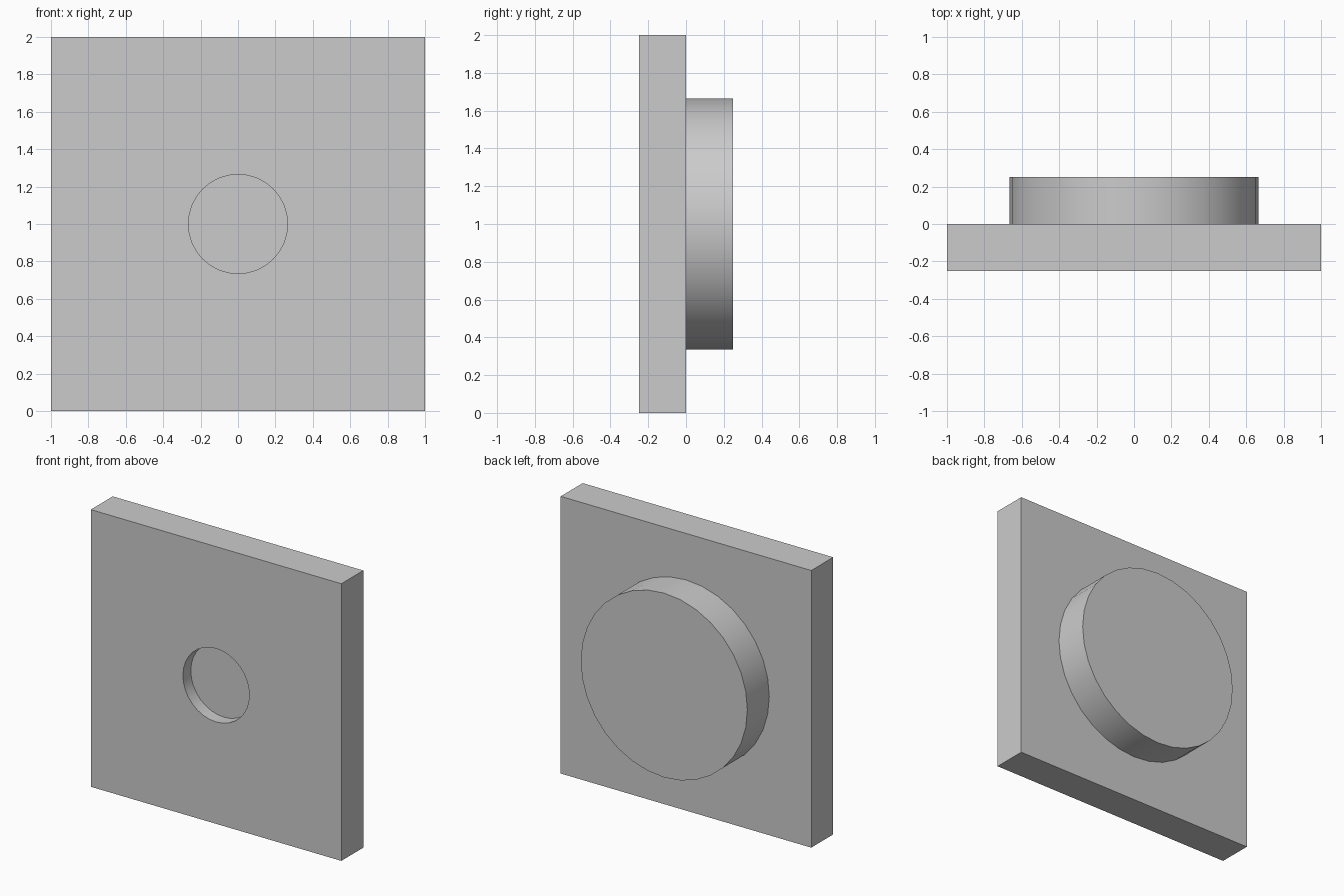
import bpy
from math import pi, radians

cube = bpy.data.objects.get("Cube")
if cube:
    bpy.data.objects.remove(cube, do_unlink=True)

grey = bpy.data.materials.new("light_grey")
grey.use_nodes = True
grey.diffuse_color = (0.6, 0.6, 0.6, 1)
grey.node_tree.nodes["Principled BSDF"].inputs["Base Color"].default_value = (0.6, 0.6, 0.6, 1)


def finish(obj, name):
    obj.name = name
    obj.data.materials.append(grey)
    bpy.ops.object.transform_apply(location=False, rotation=True, scale=True)
    return obj


def disc(name, radius, y0, y1):
    """Round disc with its axis along y."""
    bpy.ops.mesh.primitive_cylinder_add(
        vertices=32, radius=radius, depth=y1 - y0,
        location=(0, (y0 + y1) / 2, 1), rotation=(pi / 2, 0, 0))
    return finish(bpy.context.object, name)


# Square plate
bpy.ops.mesh.primitive_cube_add(size=1, location=(0, -0.125, 1))
bpy.context.object.scale = (2, 0.25, 2)
plate = finish(bpy.context.object, "square_plate")

# Round boss on the back, slightly embedded in the plate
boss = disc("round_boss", 0.665, -0.03, 0.25)

# Shallow round recess in the front
cutter = disc("recess_cutter", 0.265, -0.35, -0.16)
cutter.hide_render = True
cut = plate.modifiers.new("recess", "BOOLEAN")
cut.operation = "DIFFERENCE"
cut.solver = "EXACT"
cut.object = cutter
bpy.ops.object.select_all(action="DESELECT")
plate.select_set(True)
bpy.context.view_layer.objects.active = plate
bpy.ops.object.modifier_apply(modifier=cut.name)
bpy.data.objects.remove(cutter, do_unlink=True)

# Smooth round walls, sharp rims
boss.select_set(True)
bpy.ops.object.shade_smooth_by_angle(angle=radians(30))
